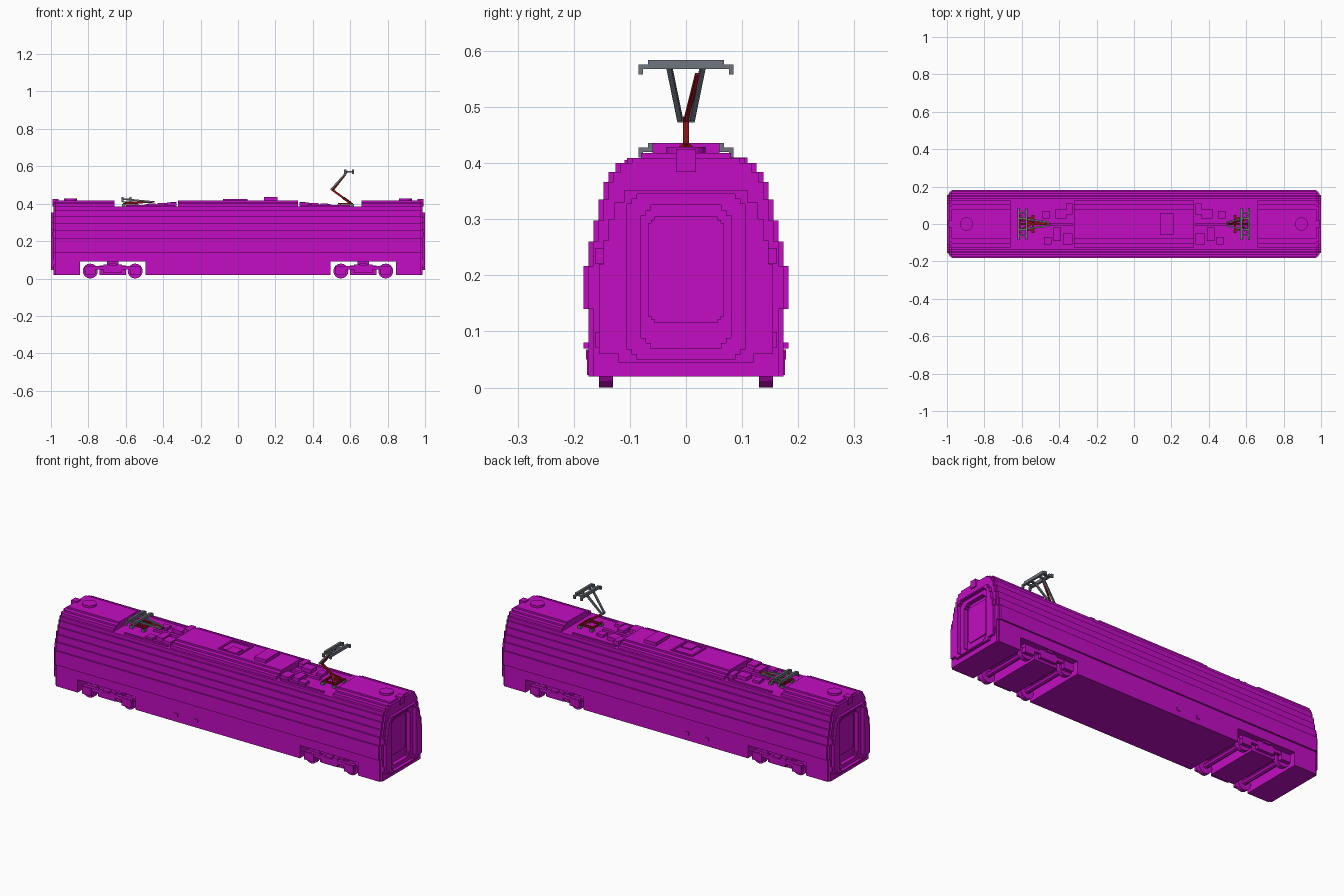
import bpy, bmesh, math
from mathutils import Vector

cube = bpy.data.objects.get("Cube")
if cube:
    bpy.data.objects.remove(cube, do_unlink=True)


def material(name, rgb):
    m = bpy.data.materials.new(name)
    m.use_nodes = True
    m.diffuse_color = (*rgb, 1)
    b = m.node_tree.nodes["Principled BSDF"]
    b.inputs["Base Color"].default_value = (*rgb, 1)
    b.inputs["Roughness"].default_value = 0.8
    return m


MAGENTA = material("magenta", (0.54, 0.004, 0.54))
GREY = material("slate grey", (0.16, 0.18, 0.21))
RED = material("dark red", (0.26, 0.006, 0.008))


def finish(name, bm, mat):
    bmesh.ops.recalc_face_normals(bm, faces=bm.faces)
    me = bpy.data.meshes.new(name)
    bm.to_mesh(me)
    bm.free()
    ob = bpy.data.objects.new(name, me)
    bpy.context.collection.objects.link(ob)
    me.materials.append(mat)
    return ob


def boxes(name, items, mat):
    """One object from boxes given as (x0, x1, y0, y1, z0, z1)."""
    bm = bmesh.new()
    for x0, x1, y0, y1, z0, z1 in items:
        vs = bmesh.ops.create_cube(bm, size=1)["verts"]
        for v in vs:
            v.co = Vector(((x0 + x1) / 2 + v.co.x * (x1 - x0),
                           (y0 + y1) / 2 + v.co.y * (y1 - y0),
                           (z0 + z1) / 2 + v.co.z * (z1 - z0)))
    return finish(name, bm, mat)


def rods(name, segments, mat, w=0.009):
    """Square rods between pairs of points."""
    bm = bmesh.new()
    for p, q in segments:
        p, q = Vector(p), Vector(q)
        rot = (q - p).to_track_quat('Z', 'Y')
        for v in bmesh.ops.create_cube(bm, size=1)["verts"]:
            c = Vector((v.co.x * w, v.co.y * w, v.co.z * ((q - p).length + w / 2)))
            v.co = (p + q) / 2 + rot @ c
    return finish(name, bm, mat)


def stepped(layers):
    """Closed, mirrored outline from (z0, z1, half_width) layers."""
    right = []
    for z0, z1, h in layers:
        right += [(h, z0), (h, z1)]
    return right + [(-y, z) for y, z in reversed(right)]


def extrude(name, outline, x0, x1, mat):
    bm = bmesh.new()
    f = bm.faces.new([bm.verts.new((x0, y, z)) for y, z in outline])
    r = bmesh.ops.extrude_face_region(bm, geom=[f])
    new = [g for g in r["geom"] if isinstance(g, bmesh.types.BMVert)]
    bmesh.ops.translate(bm, verts=new, vec=(x1 - x0, 0, 0))
    return finish(name, bm, mat)


def cut(ob, cutter):
    mod = ob.modifiers.new("cut", 'BOOLEAN')
    mod.operation = 'DIFFERENCE'
    mod.solver = 'EXACT'
    mod.object = cutter
    cutter.hide_render = True
    bpy.context.view_layer.objects.active = ob
    bpy.ops.object.modifier_apply(modifier=mod.name)
    bpy.data.objects.remove(cutter, do_unlink=True)


# Body shell: stepped cross-section along the whole length
LAYERS = [(0.02, 0.14, 0.174), (0.14, 0.217, 0.183), (0.217, 0.26, 0.174),
          (0.26, 0.298, 0.165), (0.298, 0.335, 0.156), (0.335, 0.366, 0.147),
          (0.366, 0.384, 0.138), (0.384, 0.4, 0.126), (0.4, 0.409, 0.105),
          (0.409, 0.418, 0.08)]
body = extrude("body_shell", stepped(LAYERS), -0.975, 0.975, MAGENTA)
for s in (-1, 1):
    # roof equipment wells and wheel arches
    a, b = sorted((s * 0.32, s * 0.66))
    cut(body, boxes("well_cutter", [(a, b, -0.3, 0.3, 0.384, 0.5)], MAGENTA))
    cut(body, boxes("arch_cutter", [(s * 0.67 - 0.175, s * 0.67 + 0.175, -0.3, 0.3, -0.1, 0.09)], MAGENTA))


def rounded(half, z0, z1, c=0.009):
    """Rectangle with stepped corners."""
    return stepped([(z0, z0 + c, half - 2 * c), (z0 + c, z0 + 2 * c, half - c), (z0 + 2 * c, z1 - 2 * c, half),
                    (z1 - 2 * c, z1 - c, half - c), (z1 - c, z1, half - 2 * c)])


# Narrowing end caps with a nested gangway recess
for s, side in ((-1, "right"), (1, "left")):
    cap = extrude(side + "_end_cap", stepped([(z0, z1 - (0.009 if z1 > 0.41 else 0), h - 0.009)
                                              for z0, z1, h in LAYERS]),
                  s * 0.93, s * 0.986, MAGENTA)
    frame = extrude(side + "_gangway_frame",
                    stepped([(0.045, 0.06, 0.12), (0.06, 0.22, 0.155), (0.22, 0.262, 0.147),
                             (0.262, 0.3, 0.138), (0.3, 0.33, 0.128), (0.33, 0.352, 0.11)]),
                    s * 0.935, s * 1.0, MAGENTA)
    for half, z0, z1, depth in ((0.105, 0.05, 0.345, 0.982), (0.08, 0.07, 0.325, 0.96)):
        for part in (cap, frame, body):
            cut(part, extrude("gangway_cutter", rounded(half, z0, z1), s * depth, s * 1.1, MAGENTA))
    extrude(side + "_gangway_door", rounded(0.068, 0.115, 0.305, 0.006), s * 0.95, s * 0.966, MAGENTA)
    # headlamp block and marker lamps
    a, b = sorted((s * 0.96, s * 0.993))
    lamps = [(a, b, -0.018, 0.018, 0.384, 0.425)]
    for y in (-0.15, 0.15):
        for z in (0.085, 0.235):
            lamps.append((a, b, y - 0.012, y + 0.012, z - 0.014, z + 0.014))
    boxes(side + "_end_lamps", lamps, MAGENTA)


def cylinder(name, axis, center, radius, depth, sides=16):
    bm = bmesh.new()
    bmesh.ops.create_cone(bm, cap_ends=True, segments=sides, radius1=radius, radius2=radius, depth=depth)
    if axis == 'Y':
        for v in bm.verts:
            v.co = Vector((v.co.x, v.co.z, v.co.y))
    bmesh.ops.translate(bm, verts=bm.verts, vec=center)
    return finish(name, bm, MAGENTA)


# Bogies: centre block, side frames, axle boxes and wheelsets
for s, side in ((-1, "right"), (1, "left")):
    c = s * 0.67
    parts = [(c - 0.07, c + 0.07, -0.15, 0.15, 0.02, 0.07)]
    for t in (-1, 1):
        y0, y1 = sorted((t * 0.155, t * 0.172))
        parts.append((c - 0.15, c + 0.15, y0, y1, 0.048, 0.066))
        parts.append((c - 0.05, c + 0.05, y0, y1, 0.03, 0.075))
        parts.append((c - 0.02, c + 0.02, *sorted((t * 0.16, t * 0.183)), 0.07, 0.08))
        for d in (-0.12, 0.12):
            parts.append((c + d - 0.028, c + d + 0.028, *sorted((t * 0.15, t * 0.176)), 0.022, 0.064))
            cylinder(side + "_wheel", 'Y', (c + d, t * 0.1425, 0.04), 0.04, 0.025)
    # link up to the body
    parts.append((c - 0.03, c + 0.03, -0.12, 0.12, 0.065, 0.095))
    boxes(side + "_bogie_frame", parts, MAGENTA)
    for d in (-0.12, 0.12):
        cylinder(side + "_axle", 'Y', (c + d, 0, 0.04), 0.014, 0.28, 8)
    # round roof fan
    cylinder(side + "_roof_fan", 'Z', (s * 0.895, 0, 0.42), 0.035, 0.018, 20)

# Roof vents and small side fittings
boxes("roof_hatch", [(0.14, 0.21, -0.06, 0.06, 0.41, 0.436)], MAGENTA)
boxes("roof_vent", [(-0.08, 0.05, 0.05, 0.06, 0.41, 0.424), (-0.08, 0.05, -0.06, -0.05, 0.41, 0.424),
                    (-0.08, -0.07, -0.05, 0.05, 0.41, 0.424), (0.04, 0.05, -0.05, 0.05, 0.41, 0.424),
                    (-0.03, 0.03, -0.05, 0.0, 0.41, 0.424)], MAGENTA)
boxes("side_fittings", [(x - 0.01, x + 0.01, -0.178, 0.178, 0.05, 0.068) for x in (-0.25, -0.13)], MAGENTA)

# Roof equipment inside each well
for s, side in ((-1, "right"), (1, "left")):
    kit = [(0.33, 0.38, -0.11, -0.05, 0.406), (0.33, 0.36, 0.05, 0.11, 0.41), (0.39, 0.43, -0.09, -0.02, 0.404),
           (0.36, 0.42, 0.03, 0.08, 0.404), (0.44, 0.48, -0.11, -0.07, 0.4), (0.45, 0.49, 0.03, 0.07, 0.398),
           (0.33, 0.5, -0.012, 0.006, 0.396), (0.34, 0.6, -0.124, -0.114, 0.392), (0.34, 0.6, 0.114, 0.124, 0.392)]
    boxes(side + "_roof_equipment",
          [(*sorted((s * a, s * b)), y0, y1, 0.38, z) for a, b, y0, y1, z in kit], MAGENTA)
    # pantograph base frame on insulators
    base = [((s * x, -0.045, 0.4), (s * x, 0.045, 0.4)) for x in (0.54, 0.61)]
    base += [((s * 0.54, y, 0.4), (s * 0.61, y, 0.4)) for y in (-0.03, 0.03)]
    rods(side + "_pantograph_base", base, RED)
    boxes(side + "_insulators", [(s * x - 0.009, s * x + 0.009, y - 0.009, y + 0.009, 0.38, 0.398)
                                 for x in (0.54, 0.61) for y in (-0.04, 0.04)], GREY)


def pantograph(name, foot, knee, head):
    """Arm joints as (x, z) pairs."""
    (fx, fz), (kx, kz), (hx, hz) = foot, knee, head
    rods(name + "_lower_arm", [((fx, y, fz), (fx + (kx - fx) * 0.35, 0, fz + (kz - fz) * 0.35))
                               for y in (-0.03, 0.03)] + [((fx, 0, fz), (kx, 0, kz))], RED, 0.011)
    rods(name + "_control_rod", [((kx + 0.012, 0, kz), (hx - 0.01, 0.02, hz - 0.015))], RED, 0.007)
    rods(name + "_upper_arm", [((kx, y * 0.35, kz), (hx, y, hz)) for y in (-0.03, 0.03)]
         + [((kx, -0.012, kz), (kx, 0.012, kz))], GREY)
    bows = []
    for x in (hx - 0.012, hx + 0.03):
        bows += [(x - 0.006, x + 0.006, -0.068, 0.068, hz + 0.004, hz + 0.012),
                 (x - 0.006, x + 0.006, -0.085, 0.085, hz - 0.004, hz + 0.004)]
        bows += [(x - 0.006, x + 0.006, y - 0.004, y + 0.004, hz - 0.014, hz) for y in (-0.081, 0.081)]
    bows += [(hx - 0.012, hx + 0.03, y - 0.005, y + 0.005, hz - 0.004, hz + 0.004) for y in (-0.06, -0.03, 0.03, 0.06)]
    boxes(name + "_head", bows, GREY)


pantograph("raised_pantograph", (0.6, 0.405), (0.5, 0.477), (0.585, 0.572))
pantograph("folded_pantograph", (-0.6, 0.404), (-0.46, 0.41), (-0.605, 0.424))
